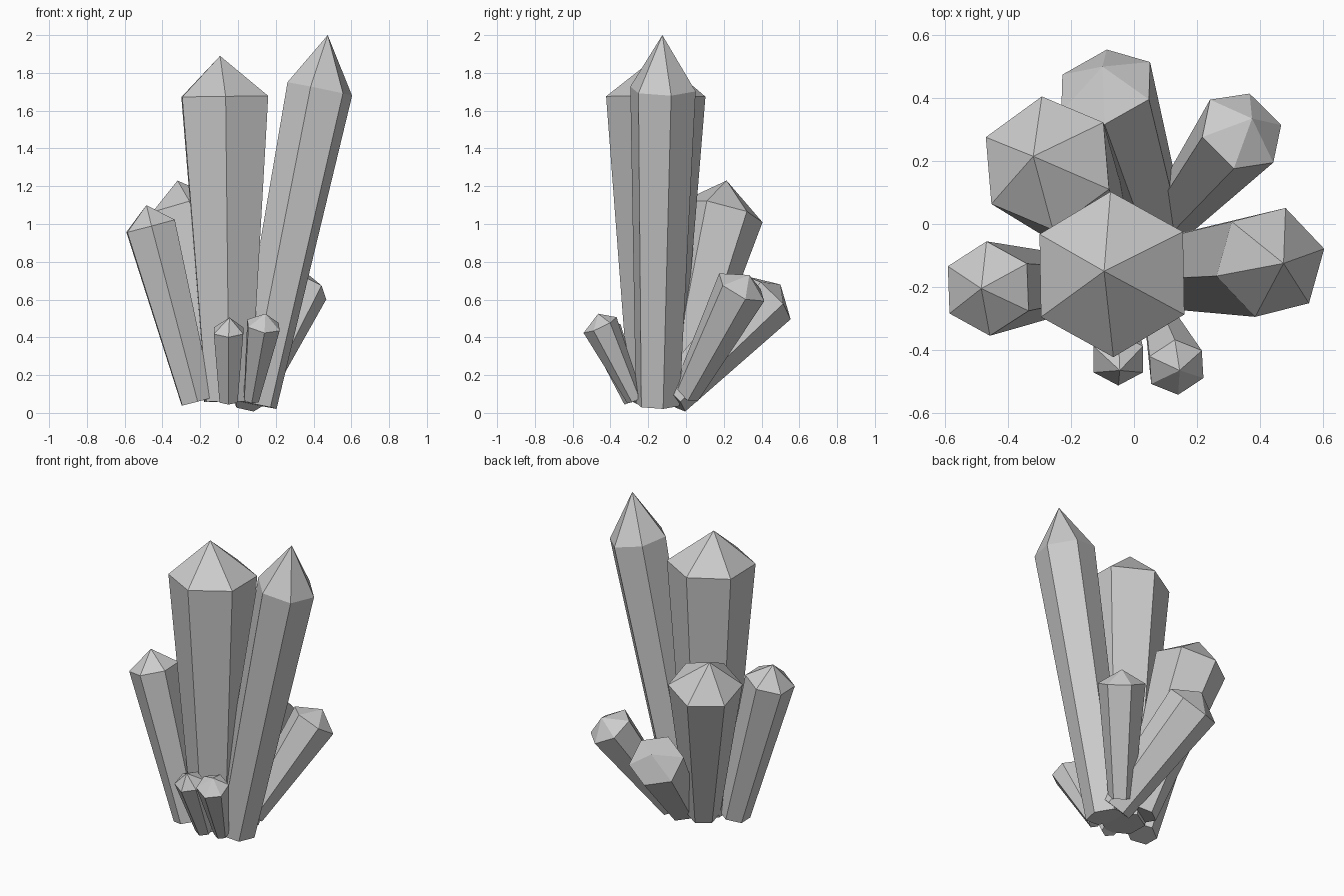
import bpy, bmesh, math
from mathutils import Vector

if "Cube" in bpy.data.objects:
    bpy.data.objects.remove(bpy.data.objects["Cube"])


def crystal(name, base, shoulder, tip, r_base, r_shoulder, twist):
    """Six-sided shard: flat base, widening shaft, pointed cap."""
    base, shoulder, tip = Vector(base), Vector(shoulder), Vector(tip)
    rot = Vector((0, 0, 1)).rotation_difference((shoulder - base).normalized())
    bm = bmesh.new()

    def ring(center, r):
        pts = []
        for i in range(6):
            a = math.radians(twist + 60 * i)
            pts.append(bm.verts.new(center + rot @ Vector((r * math.cos(a), r * math.sin(a), 0))))
        return pts

    low, high = ring(base, r_base), ring(shoulder, r_shoulder)
    top = bm.verts.new(tip)
    bm.faces.new(low[::-1])
    for i in range(6):
        j = (i + 1) % 6
        bm.faces.new((low[i], low[j], high[j], high[i]))
        bm.faces.new((high[i], high[j], top))
    mesh = bpy.data.meshes.new(name)
    bm.to_mesh(mesh)
    bm.free()
    bpy.context.collection.objects.link(bpy.data.objects.new(name, mesh))


# Two tall crystals
crystal("center_crystal", (-0.05, -0.165, 0.06), (-0.07, -0.16, 1.675), (-0.095, -0.15, 1.89), 0.135, 0.263, 31)
crystal("right_tall_crystal", (0.09, -0.15, 0.045), (0.433, -0.122, 1.715), (0.475, -0.125, 2.0), 0.12, 0.18, 14)
# Medium crystals on the left
crystal("back_left_crystal", (-0.09, -0.05, 0.085), (-0.275, 0.193, 1.065), (-0.32, 0.215, 1.23), 0.1, 0.22, 36)
crystal("left_crystal", (-0.217, -0.19, 0.06), (-0.463, -0.205, 0.99), (-0.485, -0.205, 1.10), 0.095, 0.15, 32)
# Leaning crystals at the back
crystal("back_crystal", (0.08, -0.08, 0.08), (-0.09, 0.435, 0.61), (-0.1, 0.5, 0.68), 0.105, 0.165, 34)
crystal("back_right_crystal", (0.1, 0.0, 0.1), (0.342, 0.295, 0.665), (0.375, 0.335, 0.73), 0.075, 0.142, 14)
# Small crystals at the front
crystal("small_front_right_crystal", (0.07, -0.27, 0.07), (0.135, -0.455, 0.465), (0.145, -0.465, 0.525), 0.045, 0.097, 35)
crystal("small_front_left_crystal", (-0.05, -0.275, 0.065), (-0.05, -0.43, 0.435), (-0.045, -0.465, 0.505), 0.055, 0.09, 30)
